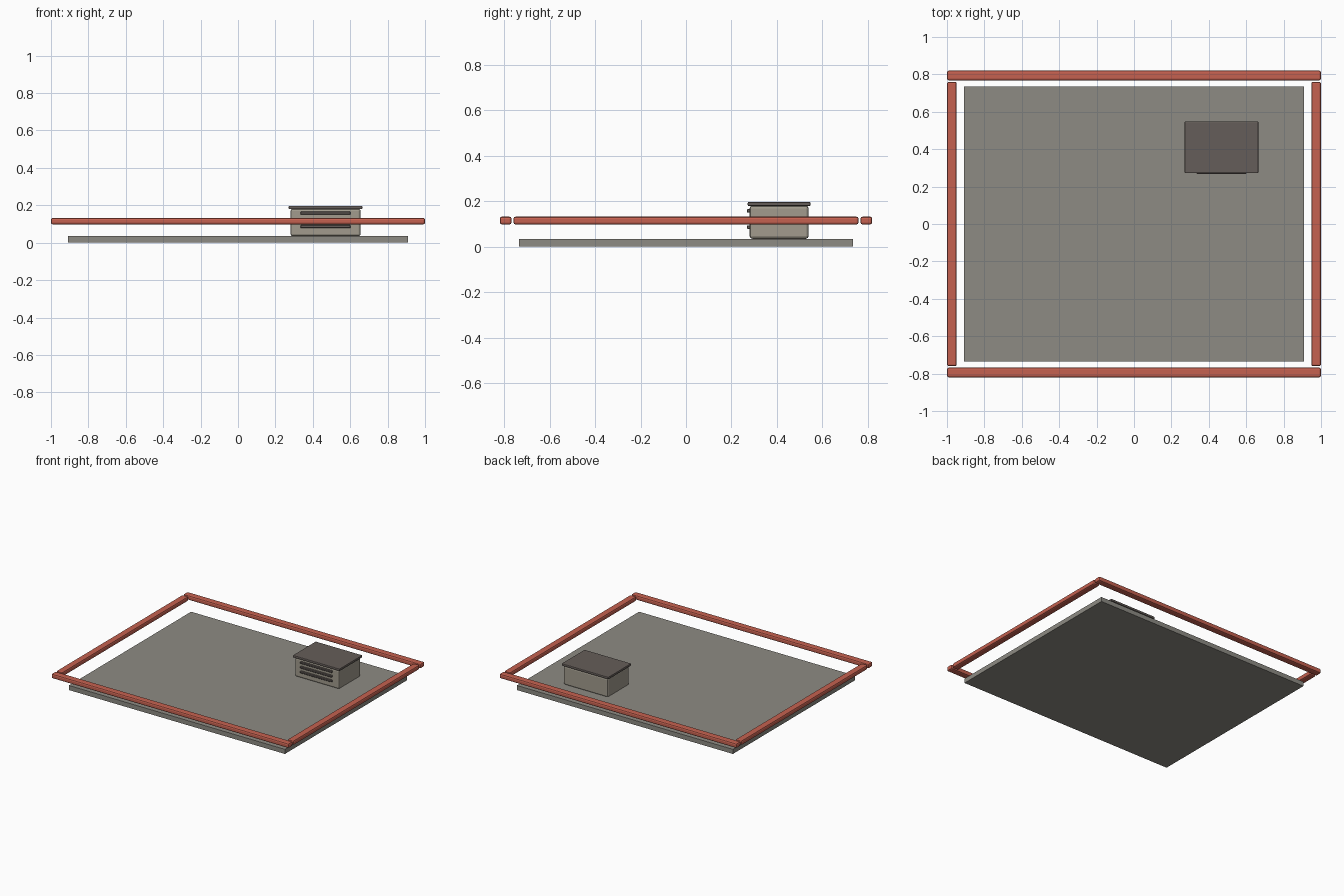
import bpy

if "Cube" in bpy.data.objects:
    bpy.data.objects.remove(bpy.data.objects["Cube"])


def material(name, rgb):
    m = bpy.data.materials.new(name)
    m.diffuse_color = (*rgb, 1)
    m.use_nodes = True
    m.node_tree.nodes["Principled BSDF"].inputs["Base Color"].default_value = m.diffuse_color
    return m


concrete = material("concrete", (0.27, 0.26, 0.23))
red = material("red_paint", (0.56, 0.12, 0.08))
casing = material("casing", (0.36, 0.33, 0.27))
dark = material("dark_metal", (0.13, 0.11, 0.10))


def box(name, center, size, mat, bevel=0.0, segments=2):
    bpy.ops.mesh.primitive_cube_add(size=1, location=center)
    ob = bpy.context.object
    ob.name = name
    ob.scale = size
    bpy.ops.object.transform_apply(location=False, rotation=False, scale=True)
    ob.data.materials.append(mat)
    if bevel:
        mod = ob.modifiers.new("bevel", "BEVEL")
        mod.width = bevel
        mod.segments = segments
    return ob


# Flat roof slab
box("slab", (0, 0, 0.0175), (1.82, 1.47, 0.035), concrete)

# Floating border rails
for side, s in (("front", -1), ("back", 1)):
    box(side + "_rail", (0, s * 0.794, 0.115), (2.0, 0.052, 0.035), red, 0.01)
for side, s in (("left", -1), ("right", 1)):
    box(side + "_rail", (s * 0.974, 0, 0.115), (0.052, 1.52, 0.035), red, 0.01)

# Vent unit with overhanging lid
cx, cy = 0.468, 0.41
box("vent_body", (cx, cy, 0.108), (0.375, 0.26, 0.146), casing, 0.012)
box("vent_lid", (cx, cy, 0.188), (0.394, 0.277, 0.018), dark, 0.005)

# Louvre slats on the front of the vent
for i in range(3):
    box(f"louvre_{i + 1}", (cx, 0.275, 0.086 + i * 0.036), (0.268, 0.014, 0.016), dark, 0.003, 1)
